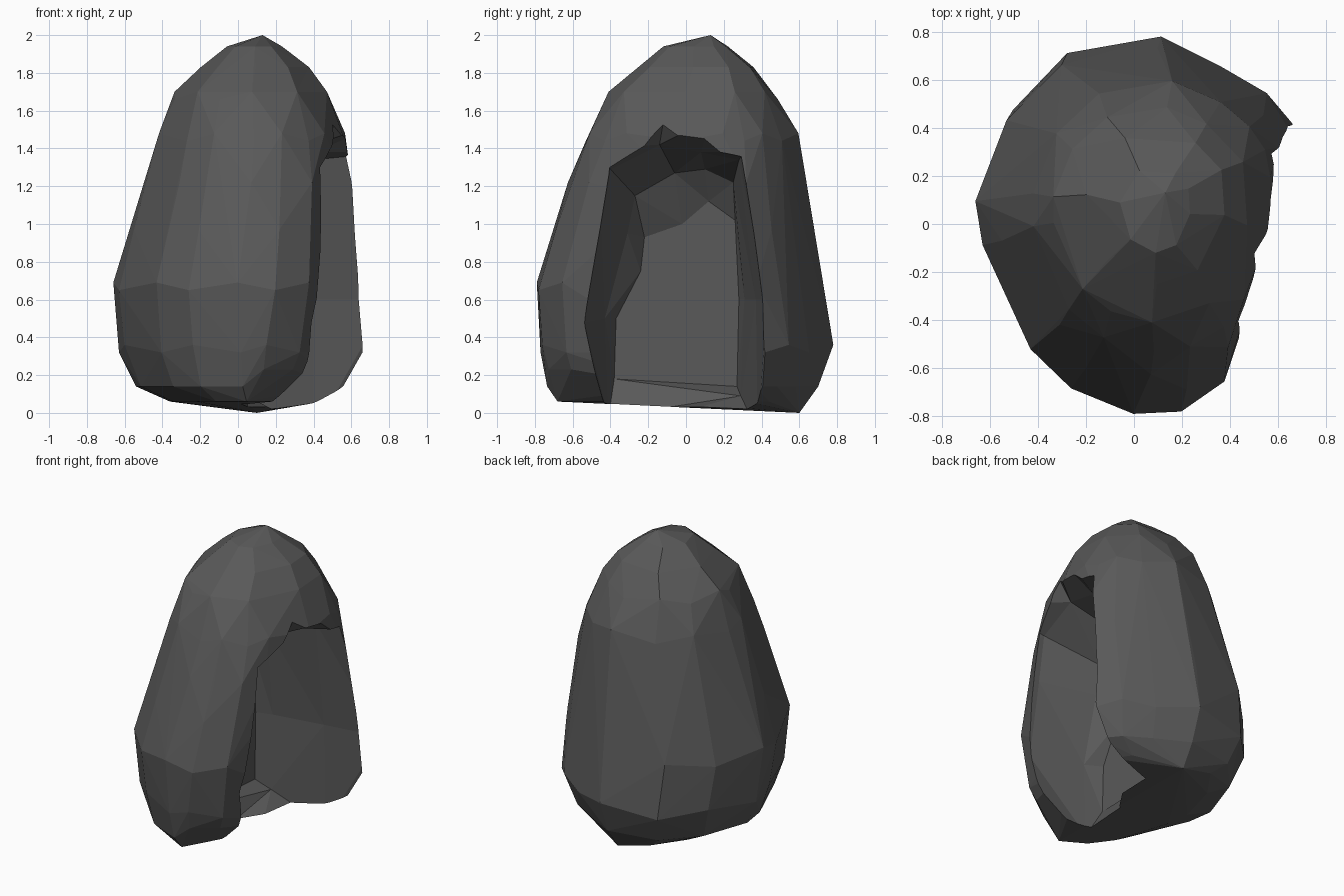
import bpy, bmesh
from math import hypot

if "Cube" in bpy.data.objects:
    bpy.data.objects.remove(bpy.data.objects["Cube"])

# Footprint of the boulder, seen from above (counter-clockwise)
FOOT = [(0.66, 0.42), (0.55, 0.55), (0.36, 0.66), (0.10, 0.79), (-0.30, 0.72),
        (-0.53, 0.48), (-0.66, 0.13), (-0.63, -0.06), (-0.43, -0.51), (-0.26, -0.68),
        (0.0, -0.79), (0.2, -0.78), (0.38, -0.65), (0.43, -0.43), (0.55, -0.07), (0.62, 0.22)]
# Height, x min, x max, y min, y max
RINGS = [(0.06, -0.36, 0.45, -0.68, 0.64), (0.14, -0.54, 0.59, -0.735, 0.70),
         (0.34, -0.63, 0.66, -0.77, 0.78), (0.67, -0.66, 0.655, -0.79, 0.73),
         (0.95, -0.575, 0.645, -0.70, 0.665), (1.20, -0.49, 0.63, -0.625, 0.63),
         (1.46, -0.425, 0.59, -0.53, 0.60), (1.68, -0.34, 0.49, -0.41, 0.49),
         (1.83, -0.20, 0.39, -0.25, 0.39), (1.94, -0.06, 0.24, -0.12, 0.24)]


def finish(name, bm):
    bmesh.ops.recalc_face_normals(bm, faces=bm.faces)
    mesh = bpy.data.meshes.new(name)
    bm.to_mesh(mesh)
    bm.free()
    obj = bpy.data.objects.new(name, mesh)
    bpy.context.collection.objects.link(obj)
    return obj


# Boulder: staggered rings, rounder towards the top, wrapped into a faceted hull
bm = bmesh.new()
for k, (z, x0, x1, y0, y1) in enumerate(RINGS):
    step = 2 if z > 1.75 else 1
    blend = 0.75 * min(1, max(0, (z - 0.85) / 0.6))
    for i in range(0, len(FOOT), step):
        fx, fy = FOOT[i][0] / 0.66, FOOT[i][1] / 0.79
        r = hypot(fx, fy)
        s = 1 + blend * (1 / r - 1)
        x = (x0 + x1) / 2 + fx * s * (x1 - x0) / 2
        y = (y0 + y1) / 2 + fy * s * (y1 - y0) / 2
        dz = 0.04 * ((i // step + k) % 2 - 0.5) if 0.2 < z < 1.8 else 0
        if z < 0.4 and fx > 0.2 and fy < -0.4:      # worn front right foot
            x -= 0.06
            dz += 0.09 if z < 0.2 else 0
        bm.verts.new((x, y, z + dz))
bm.verts.new((0.13, 0.13, 2.0))
bm.verts.new((0.10, 0.60, 0.0))
bmesh.ops.convex_hull(bm, input=bm.verts)
loose = [v for v in bm.verts if not v.link_faces]
bmesh.ops.delete(bm, geom=loose, context='VERTS')
boulder = finish("cave_boulder", bm)

# Arched hollow: (y, z) outlines at increasing x, open to the right and below
SLICES = {
    -0.06: [(-.38, .18), (-.37, .5), (-.24, .75), (-.22, .93), (-.02, 1.0),
            (.12, 1.12), (.26, 1.02), (.28, .6), (.27, .14)],
    0.05: [(-.41, -.02), (-.43, .5), (-.31, .95), (-.27, 1.15), (-.06, 1.27),
           (.10, 1.29), (.25, 1.22), (.31, .6), (.29, .09)],
    0.40: [(-.42, -.1), (-.54, .48), (-.45, .98), (-.40, 1.29), (-.14, 1.42),
           (.08, 1.38), (.28, 1.34), (.37, .6), (.38, -.1)],
    0.80: [(-.42, -.1), (-.58, .48), (-.49, .98), (-.46, 1.40), (-.07, 1.84),
           (.12, 1.55), (.31, 1.38), (.43, .6), (.56, -.1)],
}
bm = bmesh.new()
loops = [[bm.verts.new((x, y, z)) for y, z in pts] for x, pts in SLICES.items()]
for a, b in zip(loops, loops[1:]):
    for i in range(len(a)):
        j = (i + 1) % len(a)
        bm.faces.new((a[i], a[j], b[j], b[i]))
bm.faces.new(loops[0])
bm.faces.new(loops[-1])
bmesh.ops.triangulate(bm, faces=bm.faces)
hollow = finish("hollow_cutter", bm)
hollow.hide_render = True

# Carve the hollow
mod = boulder.modifiers.new("carve", 'BOOLEAN')
mod.operation = 'DIFFERENCE'
mod.solver = 'EXACT'
mod.object = hollow
bpy.context.view_layer.objects.active = boulder
boulder.select_set(True)
bpy.ops.object.modifier_apply(modifier=mod.name)
bpy.data.objects.remove(hollow, do_unlink=True)

# Dark grey stone
stone = bpy.data.materials.new("stone")
stone.diffuse_color = (0.1, 0.1, 0.1, 1)
stone.use_nodes = True
stone.node_tree.nodes["Principled BSDF"].inputs["Base Color"].default_value = stone.diffuse_color
boulder.data.materials.clear()
boulder.data.materials.append(stone)
for p in boulder.data.polygons:
    p.material_index = 0
    p.use_smooth = False
